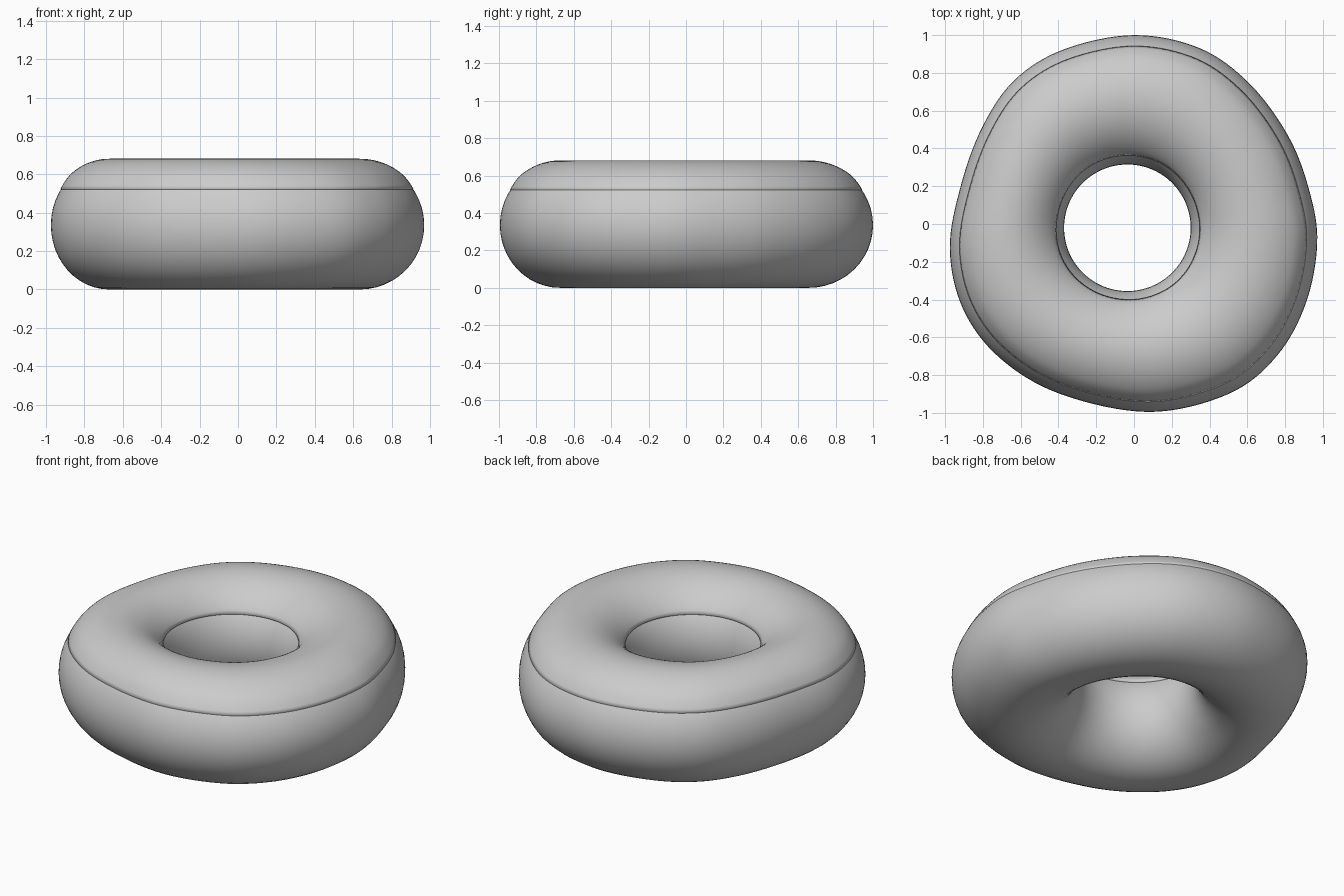
import bpy, bmesh, math
from mathutils import Vector

if "Cube" in bpy.data.objects:
    bpy.data.objects.remove(bpy.data.objects["Cube"])

# Outline of the ring seen from above, counter-clockwise
outline = [(0.97, -0.10), (0.93, 0.17), (0.82, 0.46), (0.615, 0.74), (0.35, 0.93),
           (0.0, 1.0), (-0.37, 0.925), (-0.63, 0.765), (-0.80, 0.52), (-0.915, 0.21),
           (-0.975, -0.13), (-0.905, -0.45), (-0.71, -0.71), (-0.39, -0.90),
           (0.08, -0.995), (0.50, -0.90), (0.755, -0.70), (0.91, -0.42)]
CENTRE = Vector((-0.035, -0.02))
HOLE = 0.335
MID, HALF = 0.335, 0.335
STEPS = 8

grey = bpy.data.materials.new("light grey")
grey.diffuse_color = (0.6, 0.6, 0.6, 1)
grey.use_nodes = True
grey.node_tree.nodes["Principled BSDF"].inputs["Base Color"].default_value = grey.diffuse_color


def smooth_loop(points):
    """Closed Catmull-Rom curve."""
    pts, out = [Vector(p) for p in points], []
    n = len(pts)
    for i in range(n):
        a, b, c, d = (pts[(i + k) % n] for k in (-1, 0, 1, 2))
        for s in range(STEPS):
            t = s / STEPS
            out.append(0.5 * (2 * b + (c - a) * t + (2 * a - 5 * b + 4 * c - d) * t * t
                              + (3 * b - a - 3 * c + d) * t ** 3))
    return out


def ring(name, section, closed):
    """Sweep a (cos, sin, offset) section round the ring."""
    bm = bmesh.new()
    rows = []
    for p in smooth_loop(outline):
        d = p - CENTRE
        outer, u = d.length, d.normalized()
        r, w = (outer + HOLE) / 2, (outer - HOLE) / 2
        row = []
        for c, s, off in section:
            q = CENTRE + u * (r + (w + off) * c)
            row.append(bm.verts.new((q.x, q.y, MID + (HALF + off) * s)))
        rows.append(row)
    m = len(section)
    for i, row in enumerate(rows):
        nxt = rows[(i + 1) % len(rows)]
        for j in range(m if closed else m - 1):
            k = (j + 1) % m
            bm.faces.new((row[j], nxt[j], nxt[k], row[k]))
    bmesh.ops.recalc_face_normals(bm, faces=bm.faces)
    me = bpy.data.meshes.new(name)
    bm.to_mesh(me)
    bm.free()
    ob = bpy.data.objects.new(name, me)
    bpy.context.collection.objects.link(ob)
    me.materials.append(grey)
    for f in me.polygons:
        f.use_smooth = True
    return ob


# Round dough body
N = 48
ring("dough", [(math.cos(2 * math.pi * i / N), math.sin(2 * math.pi * i / N), 0)
               for i in range(N)], True)

# Thin icing over the upper half, closed below by a layer hidden in the dough
A0, A1, M = math.radians(34), math.radians(147), 30
top, under = [], []
for i in range(M + 1):
    t = i / M
    a = A0 + (A1 - A0) * t
    thick = 0.011 * min(1, math.sin(math.pi * t) * 2 + (0.7 if t > 0.5 else 0.15))
    top.append((math.cos(a), math.sin(a), thick))
    under.append((math.cos(a), math.sin(a), -0.008))
ring("icing", top + under[::-1], True)
